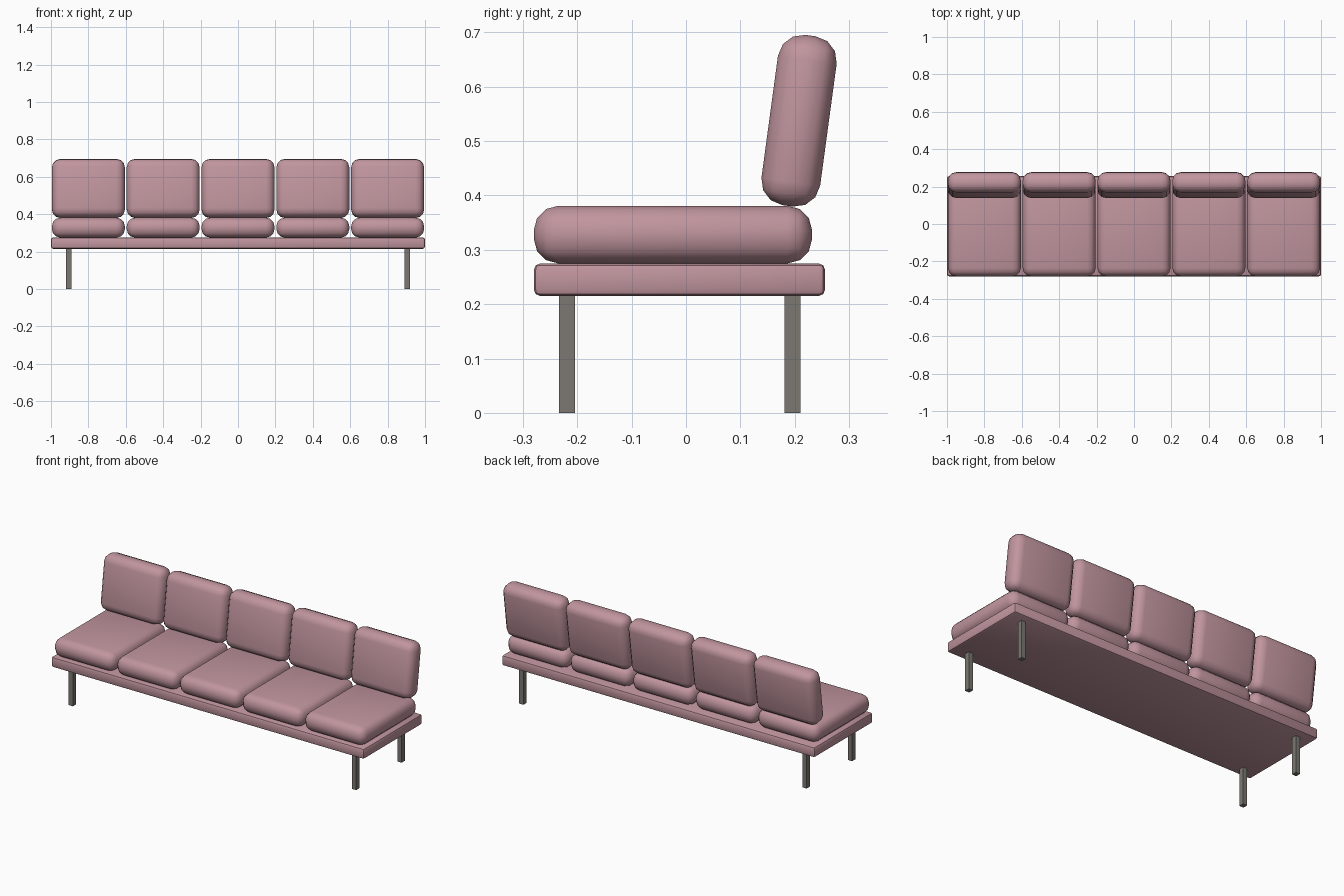
import bpy, math

cube = bpy.data.objects.get("Cube")
if cube:
    bpy.data.objects.remove(cube, do_unlink=True)


def material(name, color):
    m = bpy.data.materials.new(name)
    m.use_nodes = True
    m.diffuse_color = color
    m.node_tree.nodes["Principled BSDF"].inputs["Base Color"].default_value = color
    return m


fabric = material("rose fabric", (0.53, 0.30, 0.34, 1))
metal = material("grey metal", (0.20, 0.19, 0.17, 1))


def box(name, center, size, mat, bevel=0, segments=3, tilt=0):
    """Box with optional rounded edges, leaning back about x."""
    bpy.ops.mesh.primitive_cube_add(size=1, location=center)
    ob = bpy.context.object
    ob.name = name
    ob.scale = size
    bpy.ops.object.transform_apply(location=False, rotation=False, scale=True)
    ob.rotation_euler.x = -tilt
    ob.data.materials.append(mat)
    if bevel:
        mod = ob.modifiers.new("rounding", "BEVEL")
        mod.width = bevel
        mod.segments = segments
        bpy.ops.object.modifier_apply(modifier=mod.name)
        bpy.ops.object.shade_smooth_by_angle(angle=math.radians(40))
    return ob


# Long padded base
box("base", (0, -0.012, 0.245), (2, 0.536, 0.06), fabric, 0.012, 2)

# Five pairs of cushions
for i in range(5):
    x = (i - 2) * 0.4
    box(f"seat_cushion_{i + 1}", (x, -0.024, 0.328), (0.39, 0.512, 0.106),
        fabric, 0.045)
    box(f"back_cushion_{i + 1}", (x, 0.208, 0.5375), (0.39, 0.109, 0.316),
        fabric, 0.045, tilt=math.radians(7.7))

# Four square legs
for side, x in (("left", 0.905), ("right", -0.905)):
    for end, y in (("front", -0.219), ("back", 0.196)):
        box(f"{end}_{side}_leg", (x, y, 0.11), (0.027, 0.029, 0.22), metal)
